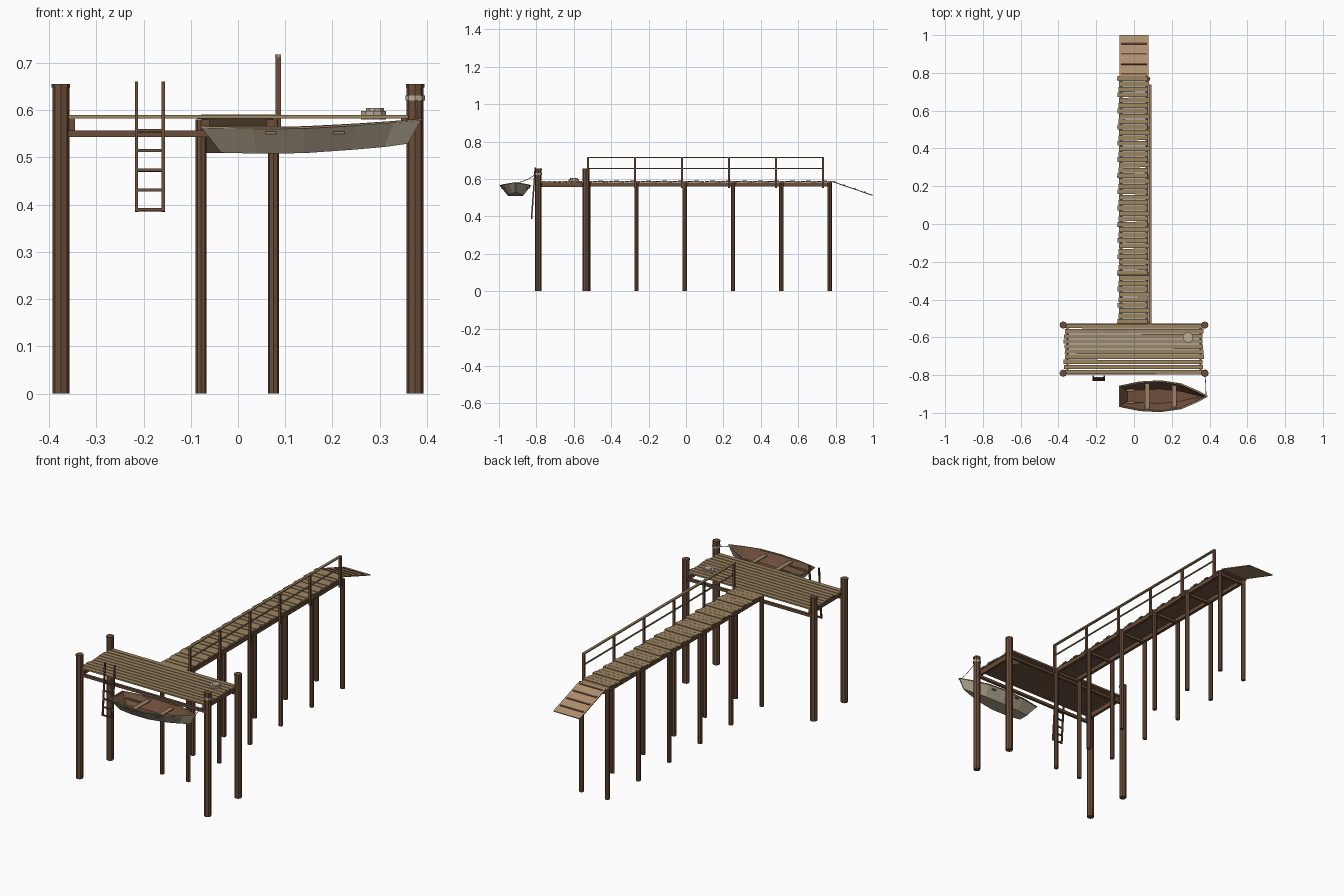
import bpy, bmesh, math, random
from mathutils import Matrix, Vector, Euler

random.seed(4)
if "Cube" in bpy.data.objects:
    bpy.data.objects.remove(bpy.data.objects["Cube"])


def material(name, r, g, b):
    m = bpy.data.materials.new(name)
    m.use_nodes = True
    m.diffuse_color = (r, g, b, 1)
    m.node_tree.nodes["Principled BSDF"].inputs["Base Color"].default_value = (r, g, b, 1)
    return m


DARK = material("dark post wood", 0.15, 0.076, 0.042)
BEAM = material("beam wood", 0.145, 0.074, 0.042)
DECK = material("weathered plank", 0.34, 0.235, 0.12)
UNDER = material("damp plank underside", 0.17, 0.10, 0.06)
RAMP = material("pale ramp wood", 0.43, 0.28, 0.16)
HULL = material("grey hull paint", 0.43, 0.37, 0.275)
INNER = material("brown hull interior", 0.16, 0.077, 0.046)
ROPE = material("rope", 0.49, 0.43, 0.31)


def finish(name, bm, *mats):
    mesh = bpy.data.meshes.new(name)
    bm.to_mesh(mesh)
    bm.free()
    for m in mats:
        mesh.materials.append(m)
    obj = bpy.data.objects.new(name, mesh)
    bpy.context.collection.objects.link(obj)
    return obj


def add_box(bm, center, size, rot=(0, 0, 0)):
    mat = Matrix.LocRotScale(Vector(center), Euler(rot), Vector(size))
    bmesh.ops.create_cube(bm, size=1, matrix=mat)


def box(name, center, size, mat, rot=(0, 0, 0)):
    bm = bmesh.new()
    add_box(bm, center, size, rot)
    return finish(name, bm, mat)


def finish_planks(name, bm):
    # Downward faces take the darker underside colour
    bm.normal_update()
    for f in bm.faces:
        f.material_index = int(f.normal.z < -0.5)
    return finish(name, bm, DECK, UNDER)


def add_cylinder(bm, x, y, z0, z1, r, sides=8):
    bmesh.ops.create_cone(bm, cap_ends=True, segments=sides, radius1=r, radius2=r, depth=z1 - z0,
                          matrix=Matrix.Translation((x, y, (z0 + z1) / 2)))


def cylinder(name, x, y, z0, z1, r, mat, sides=8):
    bm = bmesh.new()
    add_cylinder(bm, x, y, z0, z1, r, sides)
    return finish(name, bm, mat)


# Platform: corner piles with caps, beams and long planks
FRONT, BACK = -0.79, -0.535
for y, end in ((FRONT, "front"), (BACK, "back")):
    for side in (-1, 1):
        bm = bmesh.new()
        add_cylinder(bm, side * 0.375, y, 0, 0.65, 0.018)
        add_cylinder(bm, side * 0.375, y, 0.648, 0.655, 0.0195)
        finish(end + "_pile", bm, DARK)
    box(end + "_platform_beam", (0, y, 0.55), (0.73, 0.014, 0.014), BEAM)
for side in (-1, 1):
    box("platform_side_beam", (side * 0.352, (FRONT + BACK) / 2, 0.569), (0.013, 0.26, 0.026), BEAM)

bm = bmesh.new()
rows = 10
for i in range(rows):
    y = FRONT + 0.006 + i * (BACK - FRONT - 0.012) / (rows - 1)
    add_box(bm, (random.uniform(-0.006, 0.003), y, 0.586), (0.735, 0.0225, 0.008),
            (0, 0, random.uniform(-0.002, 0.002)))
finish_planks("platform_planks", bm)

# Walkway: posts in pairs, cross beams, stringers
for i in range(6):
    y = -0.523 + i * 0.2582
    for x in (-0.078, 0.075):
        cylinder("walkway_post", x, y, 0, 0.58, 0.0115, DARK)
    box("cross_beam", (0, y, 0.562), (0.165, 0.014, 0.014), BEAM)
for side in (-1, 1):
    box("walkway_stringer", (side * 0.068, 0.12, 0.57), (0.016, 1.31, 0.02), BEAM)

# Walkway planks step sideways in repeating threes
bm = bmesh.new()
count = 46
for i in range(count):
    y = -0.515 + i * 1.285 / (count - 1)
    step = (i % 3) - 1
    add_box(bm, (-0.004 + step * 0.004, y, 0.586 + step * 0.0012), (0.157, 0.0255, 0.007),
            (0, 0, random.uniform(-0.01, 0.01)))
finish_planks("walkway_planks", bm)

# Handrail on one side
for i in range(6):
    box("rail_post", (0.085, -0.523 + i * 0.2512, 0.632), (0.012, 0.011, 0.162), DARK)
box("top_rail", (0.085, 0.105, 0.7145), (0.013, 1.268, 0.007), DECK)
box("middle_rail", (0.085, 0.105, 0.655), (0.006, 1.256, 0.006), DECK)

# Sloping ramp with battens
top, foot = Vector((0, 0.782, 0.586)), Vector((0, 0.999, 0.512))
slope = foot - top
angle = math.atan2(slope.z, slope.y)
box("ramp", (top + foot) / 2, (0.155, slope.length, 0.005), RAMP, (angle, 0, 0))
for t in (0.06, 0.3, 0.55, 0.8):
    p = top + slope * t + Vector((0, 0, 0.004))
    box("ramp_batten", p, (0.135, 0.009, 0.004), BEAM, (angle, 0, 0))

# Leaning ladder
low, high = Vector((0, -0.826, 0.385)), Vector((0, -0.806, 0.66))
run = high - low
lean = -math.atan2(run.y, run.z)
for x in (-0.215, -0.158):
    box("ladder_rail", (low + high) / 2 + Vector((x, 0, 0)), (0.007, 0.008, run.length), DARK, (lean, 0, 0))
for i in range(5):
    p = low + run * (0.008 + i * 0.152)
    box("ladder_rung", (-0.1865, p.y, p.z + 0.002), (0.06, 0.008, 0.006), DARK, (lean, 0, 0))

# Rowing boat: lofted stations of rim x, floor x, rim half width, floor half width, rim z, floor z
BOAT_Y = -0.912
stations = [
    (-0.078, -0.036, 0.055, 0.028, 0.564, 0.510),
    (0.03, 0.04, 0.077, 0.038, 0.562, 0.508),
    (0.14, 0.14, 0.083, 0.040, 0.563, 0.509),
    (0.25, 0.24, 0.067, 0.030, 0.569, 0.516),
    (0.33, 0.31, 0.033, 0.014, 0.575, 0.522),
    (0.388, 0.36, 0.003, 0.002, 0.580, 0.529),
]
bm = bmesh.new()
rings = []
for xt, xb, wt, wb, zt, zb in stations:
    pts = ((xt, wt, zt), (xb, wb, zb), (xb, -wb, zb), (xt, -wt, zt))
    rings.append([bm.verts.new((x, BOAT_Y + y, z)) for x, y, z in pts])
for a, b in zip(rings, rings[1:]):
    for k in range(3):
        bm.faces.new((a[k], b[k], b[k + 1], a[k + 1]))
bm.faces.new(rings[0])
bm.faces.new(rings[-1][::-1])
hull = finish("boat_hull", bm, HULL, INNER)
shell = hull.modifiers.new("shell", "SOLIDIFY")
shell.thickness = 0.005
shell.offset = -1
shell.material_offset = 1

# Gunwale: a flat strip following the rim on both sides and across the stern
bm = bmesh.new()
outline = [Vector((s[0], BOAT_Y + s[2], s[4])) for s in stations]
outline += [Vector((s[0], BOAT_Y - s[2], s[4])) for s in reversed(stations)]
for p, q in zip(outline, outline[1:] + outline[:1]):
    d = q - p
    inward = Vector((d.y, -d.x, 0)).normalized() * 0.003
    add_box(bm, (p + q) / 2 + inward, (d.length + 0.002, 0.009, 0.004),
            (0, -math.asin(d.z / d.length), math.atan2(d.y, d.x)))
finish("boat_gunwale", bm, DECK)

# Benches reach through the hull sides; oars rest inside
for x, half in ((0.07, 0.078), (0.213, 0.069)):
    box("boat_bench", (x, BOAT_Y, 0.552), (0.024, half * 2, 0.005), DECK)
for side in (-1, 1):
    box("oar", (0.01, BOAT_Y + side * 0.033, 0.546), (0.1, 0.006, 0.005), DECK)
    box("oar_blade", (-0.02, BOAT_Y + side * 0.033, 0.546), (0.04, 0.013, 0.003), DECK)

# Mooring rope, its loop round the pile, and a coil on the deck
curve = bpy.data.curves.new("mooring_rope", "CURVE")
curve.dimensions = "3D"
curve.bevel_depth = 0.0018
curve.bevel_resolution = 0
spline = curve.splines.new("POLY")
path = [(0.377, -0.807, 0.622), (0.379, -0.84, 0.601), (0.38, -0.875, 0.586), (0.382, -0.912, 0.577)]
spline.points.add(len(path) - 1)
for point, co in zip(spline.points, path):
    point.co = (*co, 1)
curve.materials.append(ROPE)
bpy.context.collection.objects.link(bpy.data.objects.new("mooring_rope", curve))
cylinder("rope_loop", 0.375, FRONT, 0.62, 0.631, 0.0205, ROPE)
cylinder("rope_coil_lower", 0.287, -0.6, 0.58, 0.598, 0.028, ROPE, 10)
cylinder("rope_coil_upper", 0.29, -0.6, 0.598, 0.605, 0.02, ROPE, 10)
